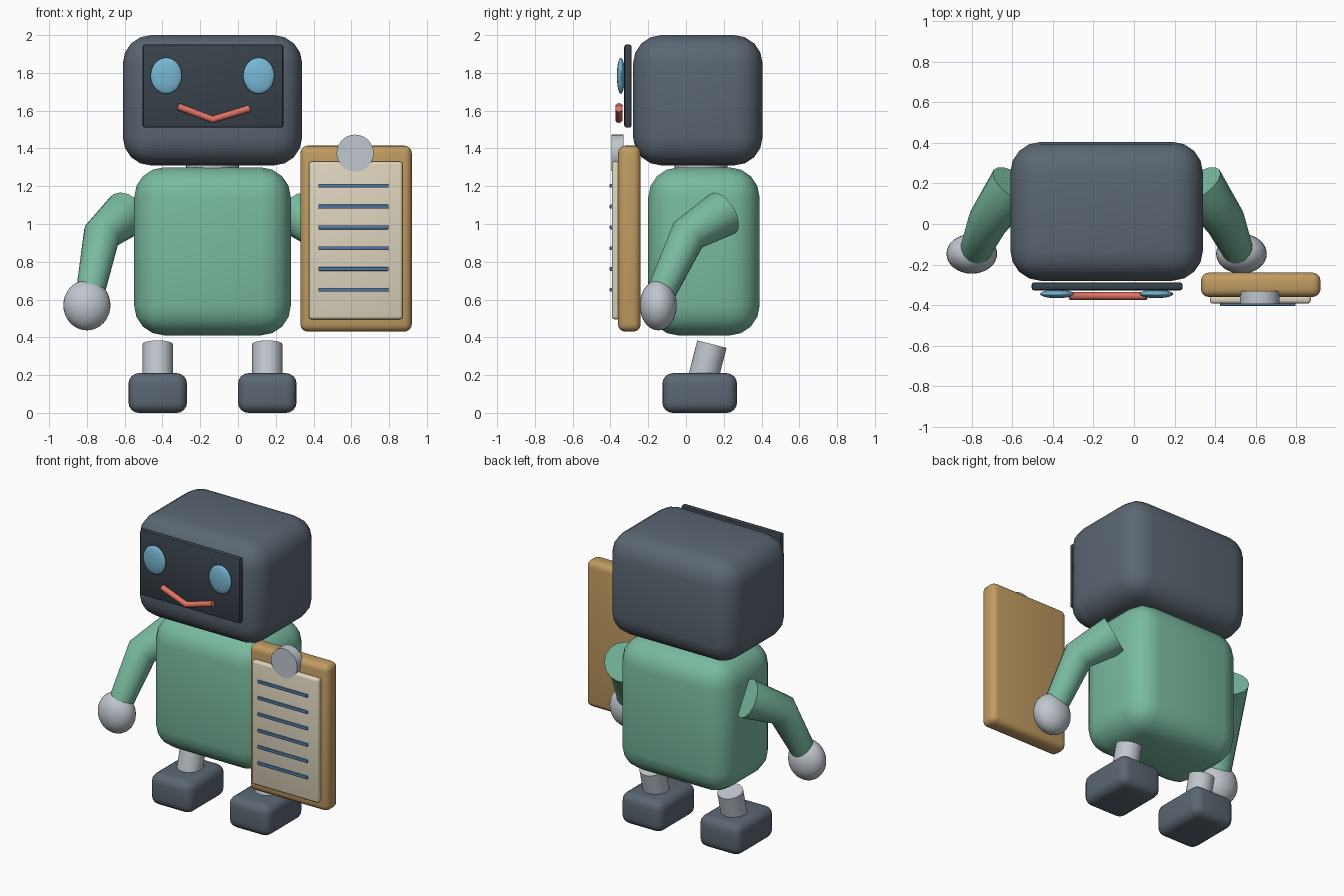
import bpy
import math
from mathutils import Vector

if "Cube" in bpy.data.objects:
    bpy.data.objects.remove(bpy.data.objects["Cube"], do_unlink=True)

CX = -0.135  # the body's own mirror line


def material(name, rgb):
    m = bpy.data.materials.new(name)
    m.use_nodes = True
    colour = (*rgb, 1.0)
    m.diffuse_color = colour
    for n in m.node_tree.nodes:
        if n.type == 'BSDF_PRINCIPLED':
            n.inputs["Base Color"].default_value = colour
    return m


slate = material("slate", (0.105, 0.135, 0.17))
dark = material("dark screen", (0.04, 0.054, 0.07))
green = material("soft green", (0.19, 0.49, 0.345))
metal = material("pale metal", (0.53, 0.57, 0.62))
wood = material("tan board", (0.53, 0.33, 0.12))
cream = material("cream paper", (0.73, 0.66, 0.51))
ink = material("blue ink", (0.08, 0.19, 0.38))
sky = material("sky blue", (0.19, 0.48, 0.67))
coral = material("coral", (0.74, 0.17, 0.125))


def finish(name, mat):
    ob = bpy.context.object
    ob.name = name
    ob.data.materials.append(mat)
    bpy.ops.object.shade_smooth_by_angle(angle=math.radians(40))
    return ob


def box(name, x, y, z, bevel, mat, segments=4):
    """Rounded box given by its extents along each axis."""
    spans = (x, y, z)
    bpy.ops.mesh.primitive_cube_add(size=1, location=[(a + b) / 2 for a, b in spans])
    ob = bpy.context.object
    ob.scale = [b - a for a, b in spans]
    bpy.ops.object.transform_apply(location=False, rotation=False, scale=True)
    mod = ob.modifiers.new("Rounding", 'BEVEL')
    mod.width, mod.segments = bevel, segments
    bpy.ops.object.modifier_apply(modifier=mod.name)
    return finish(name, mat)


def ellipsoid(name, centre, radii, mat):
    bpy.ops.mesh.primitive_uv_sphere_add(segments=32, ring_count=16, radius=1, location=centre)
    bpy.context.object.scale = radii
    bpy.ops.object.transform_apply(location=False, rotation=False, scale=True)
    return finish(name, mat)


def rod(name, start, end, radius, mat):
    """Cylinder between two points."""
    a, b = Vector(start), Vector(end)
    turn = (b - a).to_track_quat('Z', 'Y').to_euler()
    bpy.ops.mesh.primitive_cylinder_add(vertices=32, radius=radius, depth=(b - a).length,
                                        location=(a + b) / 2, rotation=turn)
    return finish(name, mat)


def tube(name, points, radii, mat):
    """Jointed tube with a radius at each point."""
    cu = bpy.data.curves.new(name, 'CURVE')
    cu.dimensions = '3D'
    cu.bevel_depth, cu.bevel_resolution, cu.use_fill_caps = 1.0, 6, True
    sp = cu.splines.new('POLY')
    sp.points.add(len(points) - 1)
    for p, co, r in zip(sp.points, points, radii):
        p.co = (*co, 1)
        p.radius = r
    ob = bpy.data.objects.new(name, cu)
    bpy.context.collection.objects.link(ob)
    bpy.ops.object.select_all(action='DESELECT')
    ob.select_set(True)
    bpy.context.view_layer.objects.active = ob
    bpy.ops.object.convert(target='MESH')
    return finish(name, mat)


# Head, neck and torso
box("head", (-0.61, 0.34), (-0.28, 0.405), (1.31, 2.0), 0.15, slate)
rod("neck", (CX, 0.08, 1.25), (CX, 0.08, 1.36), 0.14, metal)
box("torso", (-0.55, 0.28), (-0.20, 0.39), (0.41, 1.30), 0.16, green)

# Face
box("face_screen", (-0.505, 0.24), (-0.327, -0.288), (1.51, 1.95), 0.012, dark, 2)
tube("mouth", [(-0.317, -0.355, 1.622), (CX, -0.355, 1.553), (0.062, -0.355, 1.612)],
     [0.019] * 3, coral)

# Paired eyes, arms, hands, legs and feet
for side, s in (("left", 1), ("right", -1)):
    ellipsoid(side + "_eye", (CX + s * 0.245, -0.345, 1.785), (0.083, 0.021, 0.096), sky)
    tube(side + "_arm",
         [(CX + s * 0.455, 0.195, 1.055), (CX + s * 0.587, 0.01, 0.942),
          (CX + s * 0.647, -0.13, 0.64)],
         [0.125, 0.1, 0.077], green)
    ellipsoid(side + "_hand", (CX + s * 0.665, -0.147, 0.57), (0.125, 0.098, 0.133), metal)
    x = CX + s * 0.29
    rod(side + "_leg", (x, 0.07, 0.10), (x, 0.137, 0.364), 0.08, metal)
    box(side + "_foot", (x - 0.155, x + 0.155), (-0.125, 0.27), (0.0, 0.21), 0.055, slate)

# Clipboard
box("clipboard", (0.33, 0.92), (-0.36, -0.24), (0.43, 1.415), 0.04, wood)
box("paper", (0.375, 0.872), (-0.393, -0.35), (0.495, 1.33), 0.016, cream, 3)
rod("clip", (0.62, -0.395, 1.375), (0.62, -0.33, 1.375), 0.098, metal)
for i in range(6):
    z = 1.202 - i * 0.11
    box("written_line_%d" % (i + 1), (0.425, 0.797), (-0.404, -0.385),
        (z - 0.01, z + 0.01), 0.004, ink, 2)
